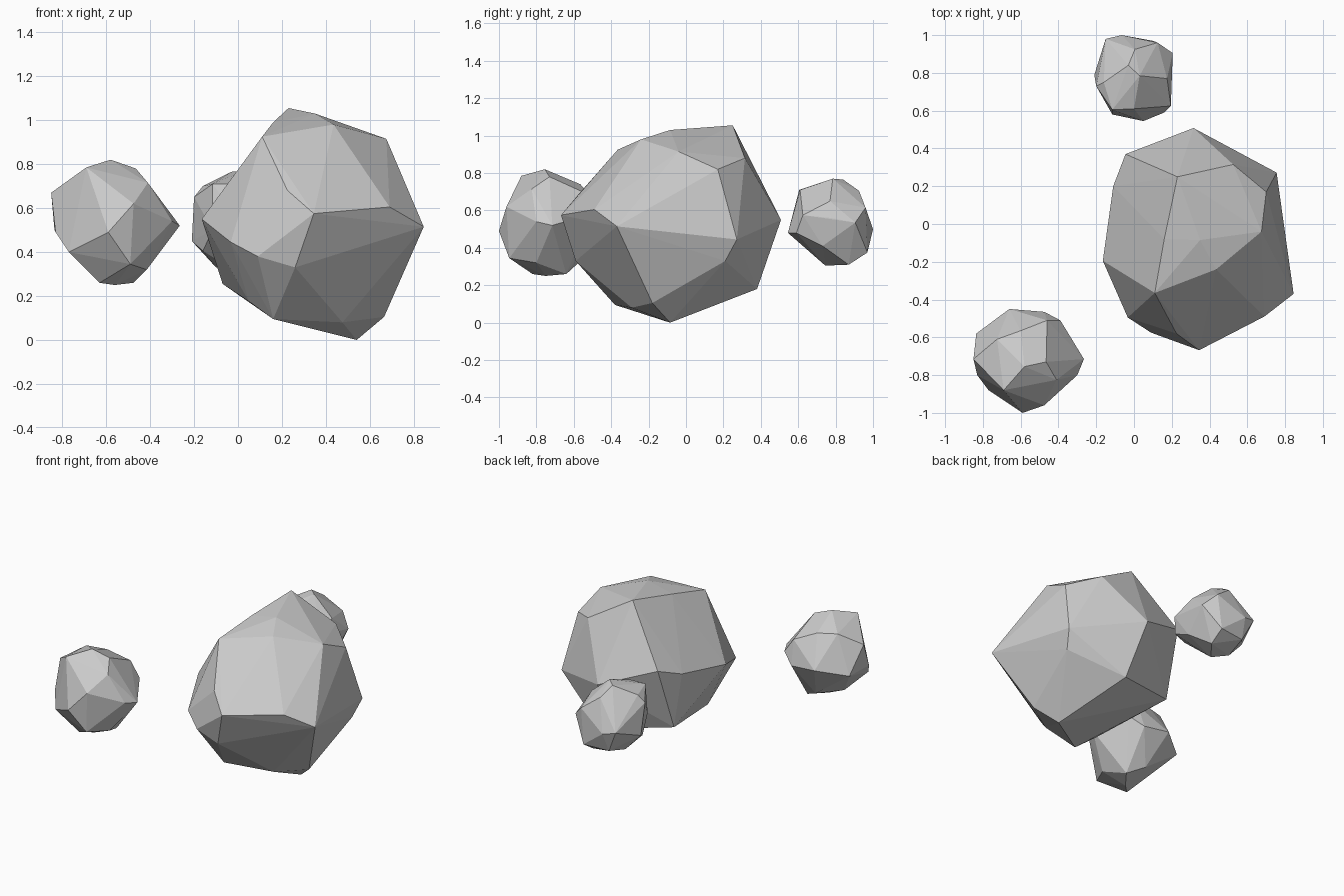
import bpy, bmesh


def rock(name, points):
    """Faceted boulder: convex hull around its corner points."""
    bm = bmesh.new()
    for p in points:
        bm.verts.new(p)
    res = bmesh.ops.convex_hull(bm, input=bm.verts[:])
    inside = [v for v in bm.verts if not v.link_faces]
    bmesh.ops.delete(bm, geom=inside, context='VERTS')
    bmesh.ops.recalc_face_normals(bm, faces=bm.faces[:])
    me = bpy.data.meshes.new(name)
    bm.to_mesh(me)
    bm.free()
    ob = bpy.data.objects.new(name, me)
    bpy.context.collection.objects.link(ob)
    return ob


# Large boulder: crown, girdle, underside
rock("large_rock", [
    (.23, .25, 1.055), (.35, -.085, 1.03), (.16, -.08, .99), (.435, -.24, .98),
    (.11, -.365, .925), (.675, -.04, .915), (.525, .315, .88), (.70, .17, .82),
    (.845, -.37, .515), (.69, -.49, .605), (.345, -.668, .575), (.225, -.58, .68),
    (-.165, -.195, .55), (-.033, -.495, .445), (.09, -.575, .38), (-.11, .20, .62),
    (-.045, .37, .685), (.315, .508, .55), (.755, .272, .445),
    (.26, -.59, .33), (.16, -.38, .095), (.665, -.18, .105), (.54, -.085, 0),
    (.475, -.29, .08), (-.07, .23, .255), (.05, -.31, .175), (.72, .21, .33),
    (.385, .38, .18),
])

# Front left small rock
rock("front_small_rock", [
    (-.58, -.755, .82), (-.69, -.88, .785), (-.465, -.73, .78), (-.41, -.825, .715),
    (-.725, -.61, .75), (-.60, -.565, .74), (-.46, -.51, .68),
    (-.85, -.715, .67), (-.83, -.80, .49), (-.77, -.88, .40), (-.59, -1.0, .49),
    (-.475, -.96, .62), (-.265, -.715, .52), (-.30, -.80, .54), (-.39, -.51, .58),
    (-.475, -.465, .52), (-.66, -.45, .54), (-.835, -.58, .50),
    (-.49, -.945, .345), (-.415, -.80, .32), (-.63, -.82, .26), (-.56, -.75, .25),
    (-.475, -.64, .26), (-.58, -.58, .315),
])

# Back small rock
rock("back_small_rock", [
    (.03, .785, .77), (-.03, .84, .765), (.005, .925, .705), (0, .61, .71),
    (-.115, .605, .71), (-.16, .75, .70), (-.20, .73, .65), (.175, .77, .65),
    (.125, .96, .615), (.205, .905, .535), (.20, .775, .56), (.195, .625, .575),
    (.16, .59, .48), (.05, .545, .48), (-.115, .58, .50), (-.21, .79, .45),
    (-.15, .98, .52), (-.065, 1.0, .50), (.10, .97, .375), (-.08, .95, .37),
    (.10, .87, .31), (0, .745, .305), (-.10, .80, .33), (-.16, .70, .405),
    (.17, .73, .41),
])
